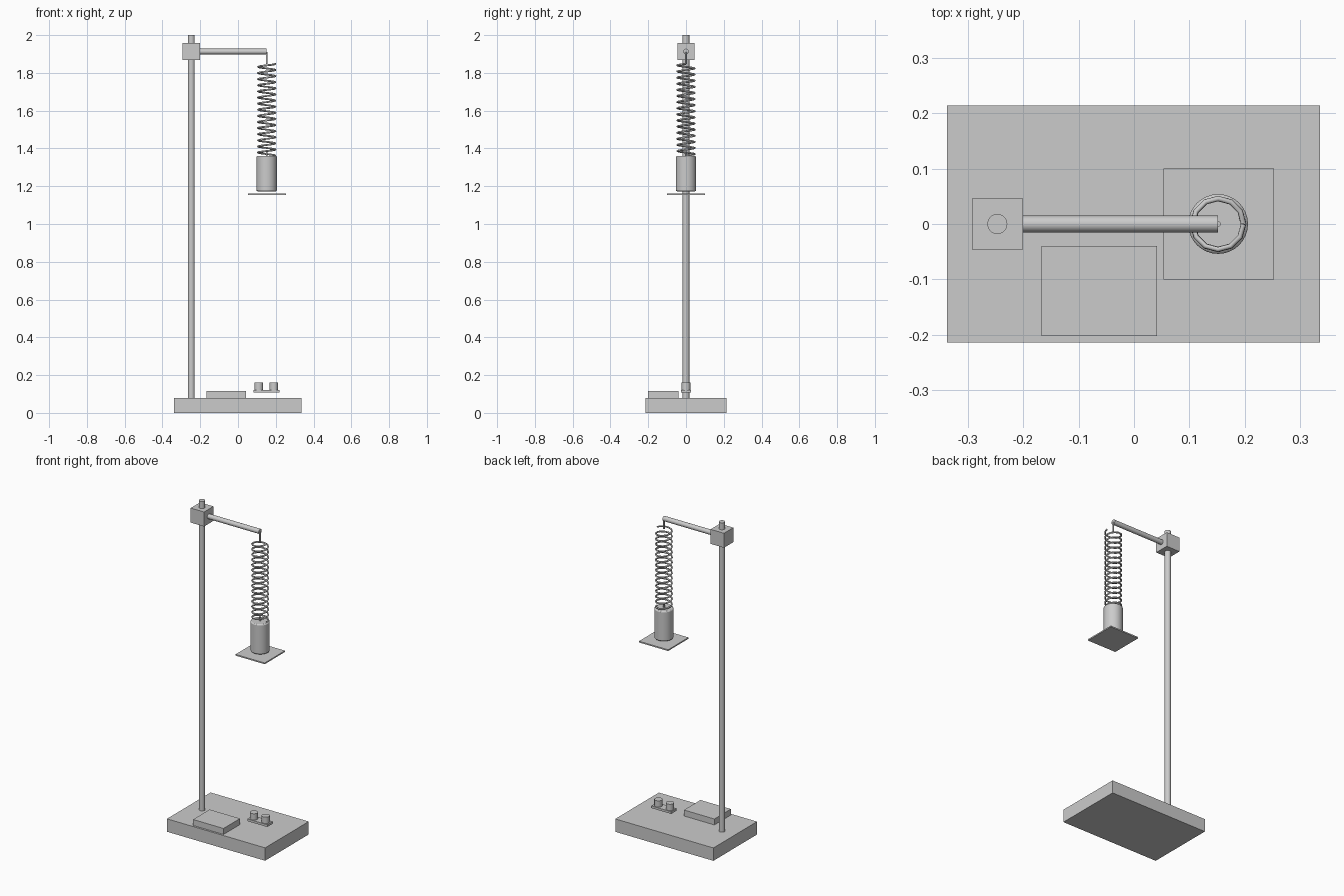
import bpy, math

if "Cube" in bpy.data.objects:
    bpy.data.objects.remove(bpy.data.objects["Cube"])

grey = bpy.data.materials.new("plain grey")
grey.diffuse_color = (0.6, 0.6, 0.6, 1)
grey.use_nodes = True
grey.node_tree.nodes["Principled BSDF"].inputs["Base Color"].default_value = grey.diffuse_color

def finish(ob, name):
    ob.name = name
    ob.data.materials.clear()
    ob.data.materials.append(grey)
    return ob

def box(name, lo, hi):
    bpy.ops.mesh.primitive_cube_add(size=1, location=[(a + b) / 2 for a, b in zip(lo, hi)])
    ob = bpy.context.object
    ob.scale = [b - a for a, b in zip(lo, hi)]
    bpy.ops.object.transform_apply(location=False, rotation=False, scale=True)
    return finish(ob, name)

def rod(name, x, z0, z1, r, sides=32):
    bpy.ops.mesh.primitive_cylinder_add(vertices=sides, radius=r, depth=z1 - z0,
                                        location=(x, 0, (z0 + z1) / 2))
    ob = finish(bpy.context.object, name)
    bpy.ops.object.shade_smooth_by_angle(angle=math.radians(35))
    return ob

POST, AXIS = -0.247, 0.152

# Stand: base, post, clamp and horizontal arm
box("base", (-0.338, -0.214, 0), (0.336, 0.214, 0.08))
rod("post", POST, 0.08, 2.0, 0.018)
box("clamp", (POST - 0.046, -0.046, 1.867), (POST + 0.046, 0.046, 1.957))
bpy.ops.mesh.primitive_cylinder_add(vertices=24, radius=0.015, depth=AXIS + 0.21,
                                    location=((AXIS - 0.21) / 2, 0, 1.913),
                                    rotation=(0, math.pi / 2, 0))
finish(bpy.context.object, "arm")
bpy.ops.object.shade_smooth_by_angle(angle=math.radians(35))

# Hooks above and below the spring
rod("upper_hook", AXIS, 1.848, 1.91, 0.005, 12)
rod("lower_hook", AXIS, 1.35, 1.385, 0.005, 12)

# Spring: helix swept with a round wire
TURNS, STEPS = 15, 12
curve = bpy.data.curves.new("spring", "CURVE")
curve.dimensions = "3D"
curve.bevel_depth = 0.005
curve.bevel_resolution = 1
curve.use_fill_caps = True
sp = curve.splines.new("POLY")
sp.points.add(TURNS * STEPS)
for i, p in enumerate(sp.points):
    a = 2 * math.pi * i / STEPS
    z = 1.362 + 0.486 * i / (TURNS * STEPS)
    p.co = (AXIS + 0.046 * math.cos(a), 0.046 * math.sin(a), z, 1)
spring = bpy.data.objects.new("spring", curve)
bpy.context.collection.objects.link(spring)
finish(spring, "spring")
bpy.ops.object.select_all(action="DESELECT")
spring.select_set(True)
bpy.context.view_layer.objects.active = spring
bpy.ops.object.convert(target="MESH")

# Hanging weight with chamfered rims, and the reflector plate under it
weight = rod("weight", AXIS, 1.173, 1.36, 0.054)
bev = weight.modifiers.new("chamfer", "BEVEL")
bev.width = 0.006
bev.segments = 2
bev.limit_method = "ANGLE"
bev.angle_limit = math.radians(40)
box("reflector_plate", (AXIS - 0.099, -0.1, 1.154), (AXIS + 0.101, 0.1, 1.162))

# Control box and distance sensor on the base
box("control_box", (-0.167, -0.202, 0.08), (0.042, -0.04, 0.117))
box("sensor_board", (0.083, -0.027, 0.107), (0.22, 0.027, 0.121))
for name, x in (("left_sensor_eye", 0.11), ("right_sensor_eye", 0.19)):
    rod(name, x, 0.121, 0.16, 0.023)
